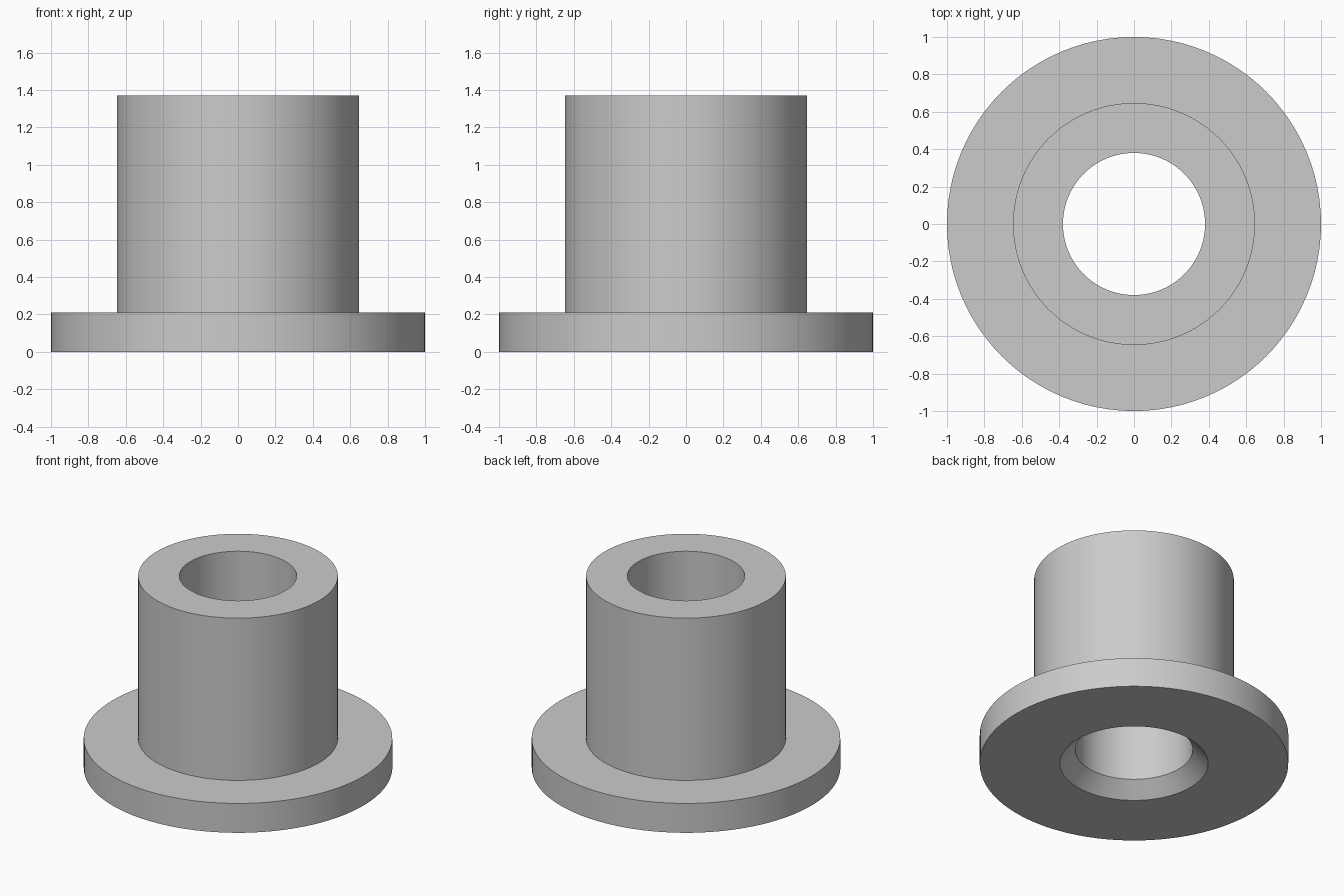
import bpy
import bmesh
import math

cube = bpy.data.objects.get("Cube")
if cube:
    bpy.data.objects.remove(cube, do_unlink=True)

# Plain grey metal
metal = bpy.data.materials.new("grey metal")
metal.use_nodes = True
grey = (0.6, 0.6, 0.6, 1.0)
metal.diffuse_color = grey
metal.node_tree.nodes["Principled BSDF"].inputs["Base Color"].default_value = grey

SEGMENTS = 96
FLANGE_R, FLANGE_H = 1.0, 0.21
BARREL_R, HEIGHT = 0.647, 1.37
BORE_R, CHAMFER = 0.38, 0.10


def lathe(name, profile):
    """Revolve a closed (radius, height) profile around z."""
    bm = bmesh.new()
    rings = []
    for r, z in profile:
        ring = bmesh.ops.create_circle(bm, segments=SEGMENTS, radius=r)["verts"]
        for v in ring:
            v.co.z = z
        rings.append(ring)
    for a, b in zip(rings, rings[1:] + rings[:1]):
        for i in range(SEGMENTS):
            j = (i + 1) % SEGMENTS
            bm.faces.new((a[i], a[j], b[j], b[i]))
    bmesh.ops.recalc_face_normals(bm, faces=bm.faces)
    mesh = bpy.data.meshes.new(name)
    bm.to_mesh(mesh)
    bm.free()
    mesh.materials.append(metal)
    obj = bpy.data.objects.new(name, mesh)
    bpy.context.collection.objects.link(obj)
    bpy.ops.object.select_all(action="DESELECT")
    obj.select_set(True)
    bpy.context.view_layer.objects.active = obj
    bpy.ops.object.shade_smooth_by_angle(angle=math.radians(30))
    return obj


# Flange, barrel and through bore with a chamfered mouth underneath
lathe("flanged_bushing", [
    (BORE_R + CHAMFER, 0),
    (FLANGE_R, 0),
    (FLANGE_R, FLANGE_H),
    (BARREL_R, FLANGE_H),
    (BARREL_R, HEIGHT),
    (BORE_R, HEIGHT),
    (BORE_R, CHAMFER),
])
